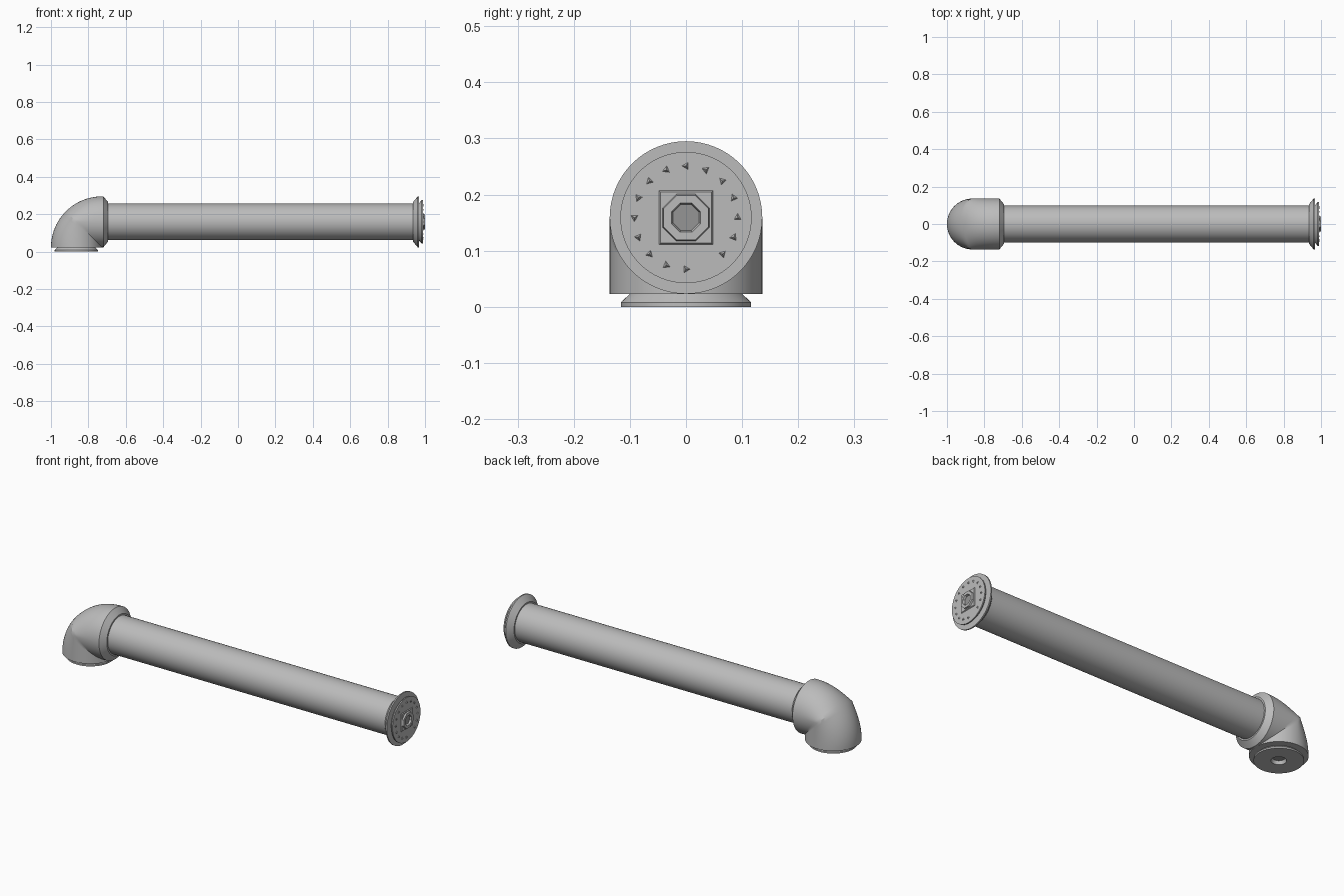
import bpy, bmesh
from math import sin, cos, pi, radians
from mathutils import Matrix, Vector

if "Cube" in bpy.data.objects:
    bpy.data.objects.remove(bpy.data.objects["Cube"], do_unlink=True)


def material(name, value):
    m = bpy.data.materials.new(name)
    m.use_nodes = True
    colour = (value, value, value, 1)
    m.diffuse_color = colour
    m.node_tree.nodes["Principled BSDF"].inputs["Base Color"].default_value = colour
    return m


grey = material("pipe grey", 0.5)
dark = material("recess grey", 0.3)

AXIS = 0.159       # height of the pipe axis
R = 0.136          # elbow radius
BASE = AXIS - R    # height of the elbow's open end
ELBOW_X = -1 + R   # axis of the vertical outlet
ALONG_X = Matrix.Rotation(radians(90), 4, 'Y')
DOWN = Matrix.Rotation(radians(180), 4, 'X')


def finish(name, bm, mat):
    bmesh.ops.remove_doubles(bm, verts=bm.verts, dist=0.00001)
    bmesh.ops.recalc_face_normals(bm, faces=bm.faces)
    mesh = bpy.data.meshes.new(name)
    bm.to_mesh(mesh)
    bm.free()
    mesh.materials.append(mat)
    ob = bpy.data.objects.new(name, mesh)
    bpy.context.collection.objects.link(ob)
    bpy.ops.object.select_all(action='DESELECT')
    ob.select_set(True)
    bpy.context.view_layer.objects.active = ob
    bpy.ops.object.shade_smooth_by_angle(angle=radians(30))
    return ob


def skin(bm, rings):
    for a, b in zip(rings, rings[1:]):
        for i in range(len(a)):
            j = (i + 1) % len(a)
            bm.faces.new((a[i], a[j], b[j], b[i]))


def lathe(name, profile, place, sides=64, turn=0.0, mat=grey):
    """Revolve (radius, height) points around local z."""
    bm = bmesh.new()
    angles = [2 * pi * i / sides + turn for i in range(sides)]
    skin(bm, [[bm.verts.new(place @ Vector((r * cos(a), r * sin(a), h)))
               for a in angles] for r, h in profile])
    return finish(name, bm, mat)


def marks(name, place):
    """Ring of small three-sided studs, with one position left empty."""
    bm = bmesh.new()
    for i in range(16):
        if i != 1:
            spot = Matrix.Rotation(i * pi / 8, 4, 'Z') @ Matrix.Translation((0.092, 0, 0.002))
            bmesh.ops.create_cone(bm, cap_ends=True, segments=3, radius1=0.008,
                                  radius2=0.001, depth=0.005, matrix=place @ spot)
    finish(name, bm, grey)


# Elbow: mitred on the inside of the bend, rounded on the outside
bm = bmesh.new()
rings = []
for s in range(25):
    t = pi / 2 * s / 24
    k = 1 / max(cos(t), sin(t))
    ring = []
    for i in range(64):
        p = 2 * pi * i / 64
        d = cos(p)
        dist = R * ((1 - d) * k if d >= 0 else k - d * (2 - k))
        ring.append(bm.verts.new((ELBOW_X + R - dist * cos(t), R * sin(p),
                                  BASE + dist * sin(t))))
    rings.append(ring)
skin(bm, rings)
bm.faces.new(rings[0])
finish("elbow", bm, grey)

# Collar, straight pipe and flared rim, all on the horizontal axis
at_axis = Matrix.Translation((0, 0, AXIS)) @ ALONG_X
lathe("elbow_collar", [(R, ELBOW_X + R), (R, -0.72), (0.106, -0.695), (0.098, -0.695)], at_axis)
lathe("pipe", [(0.098, -0.72), (0.098, 0.95)], at_axis)
lathe("end_rim", [(0.098, 0.935), (0.105, 0.935), (R, 0.961), (R, 0.968), (0.09, 0.968)], at_axis)

# Coupling plates on both openings
right_end = Matrix.Translation((0.968, 0, AXIS)) @ ALONG_X
bottom_end = Matrix.Translation((ELBOW_X, 0, BASE)) @ DOWN
plate = [(0.1, 0), (0.116, 0.015), (0.116, BASE)]
face = Matrix.Translation((0, 0, 0.02))
lathe("end_plate", [(0.1, 0), (0.117, 0.014), (0.117, 0.02), (0, 0.02)], right_end)
lathe("bottom_plate", plate + [(0.036, BASE), (0.03, 0.006)], bottom_end)
lathe("bottom_socket_floor", [(0.03, 0.006), (0, 0.006)], bottom_end, mat=dark)
marks("end_studs", right_end @ face)
marks("bottom_studs", bottom_end @ Matrix.Translation((0, 0, BASE - 0.005)))

# Protruding coupler: square base, eight-sided ring and recessed centre
coupler = right_end @ face
lathe("coupler_base", [(0.068, 0), (0.064, 0.004), (0.034, 0.004)], coupler, 4, pi / 4)
lathe("coupler_ring", [(0.046, 0), (0.043, 0.012), (0.028, 0.012), (0.025, 0.002)],
      coupler, 8, pi / 8)
lathe("coupler_floor", [(0.028, 0.002), (0, 0.002)], coupler, 10, mat=dark)
